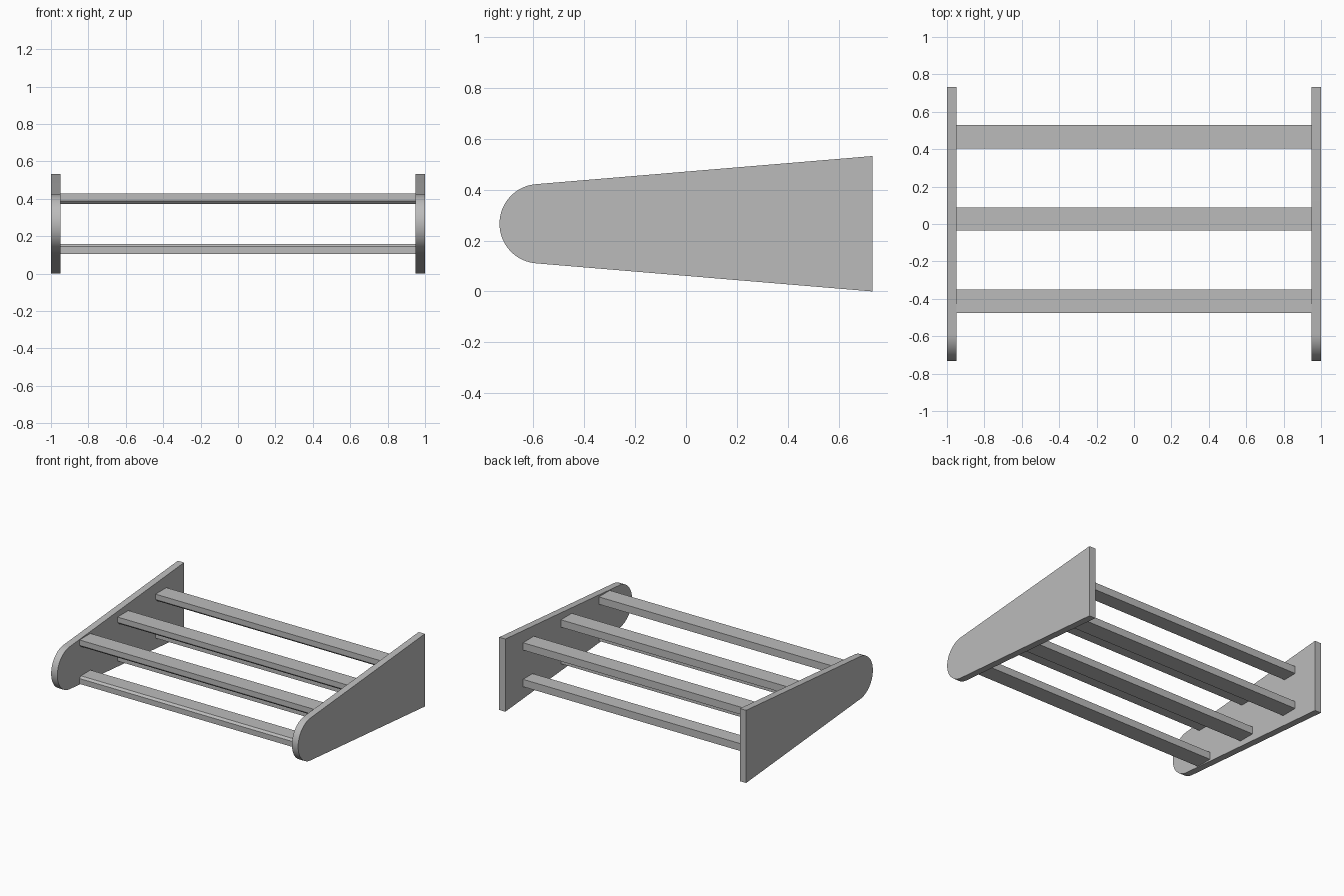
import bpy, bmesh, math

cube = bpy.data.objects.get("Cube")
if cube:
    bpy.data.objects.remove(cube)

grey = bpy.data.materials.new("plain grey")
grey.use_nodes = True
colour = (0.5, 0.5, 0.5, 1)
grey.diffuse_color = colour
grey.node_tree.nodes["Principled BSDF"].inputs["Base Color"].default_value = colour


def extrude_profile(name, profile, x0, x1, smooth=False):
    """Extrude a (y, z) outline along x into a closed solid."""
    bm = bmesh.new()
    face = bm.faces.new([bm.verts.new((x0, y, z)) for y, z in profile])
    result = bmesh.ops.extrude_face_region(bm, geom=[face])
    moved = [v for v in result["geom"] if isinstance(v, bmesh.types.BMVert)]
    bmesh.ops.translate(bm, verts=moved, vec=(x1 - x0, 0, 0))
    bmesh.ops.recalc_face_normals(bm, faces=bm.faces)
    mesh = bpy.data.meshes.new(name)
    bm.to_mesh(mesh)
    bm.free()
    mesh.materials.append(grey)
    obj = bpy.data.objects.new(name, mesh)
    bpy.context.collection.objects.link(obj)
    if smooth:
        bpy.ops.object.select_all(action="DESELECT")
        obj.select_set(True)
        bpy.context.view_layer.objects.active = obj
        bpy.ops.object.shade_smooth_by_angle(angle=math.radians(20))
    return obj


MID = 0.266      # height of the plane of symmetry
INNER = 0.95     # inside face of the side plates
BACK = 0.733

# Side plates: tapered, with a rounded front tangent to both long edges
radius, slope = 0.156, math.atan(0.083)
centre_y = radius - BACK
start, end = math.pi / 2 + slope, 3 * math.pi / 2 - slope
steps = 40
plate = [(BACK, 0), (BACK, 2 * MID)]
for i in range(steps + 1):
    a = start + (end - start) * i / steps
    plate.append((centre_y + radius * math.cos(a), MID + radius * math.sin(a)))
extrude_profile("left_side_plate", plate, INNER, 1, True)
extrude_profile("right_side_plate", plate, -1, -INNER, True)

# Cross bars: three upper and three lower, front inner edge chamfered
depth, outer, inner, cut = 0.125, 0.161, 0.107, 0.0145
for place, front in (("front", -0.475), ("middle", -0.036), ("back", 0.403)):
    for level, side in (("upper", 1), ("lower", -1)):
        outline = [(front, outer), (front + depth, outer), (front + depth, inner),
                   (front + cut, inner), (front, inner + cut)]
        extrude_profile(f"{level}_{place}_bar",
                        [(y, MID + side * h) for y, h in outline], -INNER, INNER)
